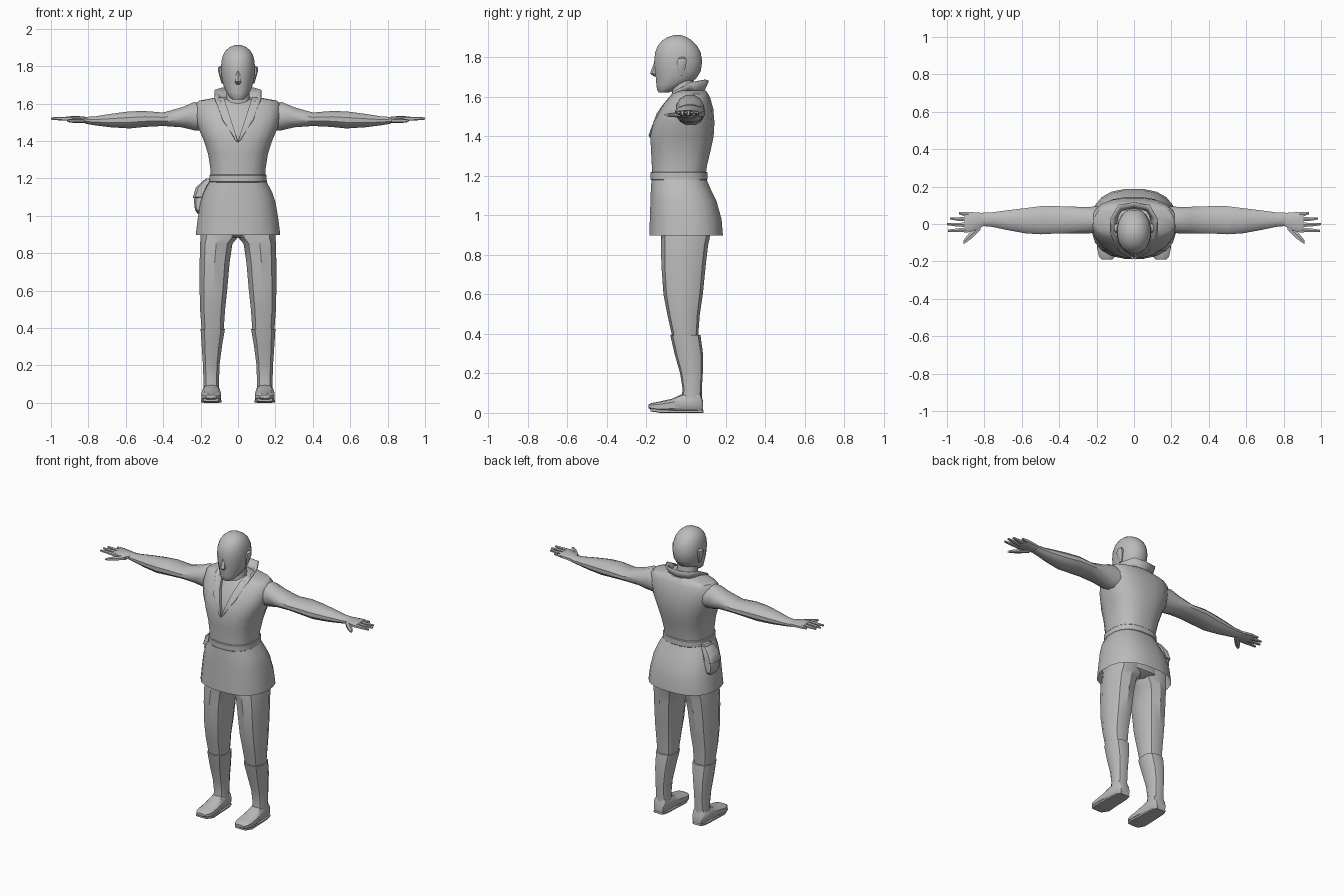
import bpy, bmesh, math

mat = bpy.data.materials.new("plain grey")
mat.diffuse_color = (0.5, 0.5, 0.5, 1)


def make(name, bm, mirror=False):
    bmesh.ops.recalc_face_normals(bm, faces=bm.faces)
    me = bpy.data.meshes.new(name)
    bm.to_mesh(me)
    bm.free()
    me.materials.append(mat)
    ob = bpy.data.objects.new(name, me)
    bpy.context.collection.objects.link(ob)
    if mirror:
        ob.modifiers.new("Mirror", 'MIRROR')
    return ob


def loft(name, rings, n=16, e=0.85, axis='Z', mirror=False, caps=(True, True)):
    """Skin through rounded sections given as (position, u0, u1, v0, v1)."""
    put = {'Z': lambda t, u, v: (u, v, t),
           'X': lambda t, u, v: (t, u, v),
           'Y': lambda t, u, v: (u, t, v)}[axis]
    ang = [2 * math.pi * (i + 0.5) / n for i in range(n)]
    power = lambda a: math.copysign(abs(a) ** e, a)
    cs = [power(math.cos(a)) for a in ang]
    sn = [power(math.sin(a)) for a in ang]
    mc, ms = max(cs), max(sn)
    bm = bmesh.new()
    loops = []
    for t, u0, u1, v0, v1 in rings:
        loops.append([bm.verts.new(put(t, (u0 + u1) / 2 + (u1 - u0) / 2 * c / mc,
                                       (v0 + v1) / 2 + (v1 - v0) / 2 * s / ms))
                      for c, s in zip(cs, sn)])
    for a, b in zip(loops, loops[1:]):
        for i in range(n):
            j = (i + 1) % n
            bm.faces.new((a[i], a[j], b[j], b[i]))
    if caps[0]:
        bm.faces.new(loops[0])
    if caps[1]:
        bm.faces.new(loops[-1])
    return make(name, bm, mirror)


def body(rings):
    """Symmetric sections (z, half width, front y, back y)."""
    return [(z, -w, w, f, b) for z, w, f, b in rings]


# Head, nose, ears, neck
loft("head", body([
    (1.622, .030, -.138, -.085), (1.635, .046, -.146, -.060), (1.66, .062, -.150, .005),
    (1.69, .076, -.152, .050), (1.73, .086, -.157, .075), (1.78, .091, -.161, .082),
    (1.825, .089, -.156, .074), (1.86, .080, -.142, .055), (1.885, .064, -.120, .030),
    (1.902, .044, -.092, .002), (1.912, .018, -.060, -.025)]), n=20, e=0.95)
loft("nose", body([(1.702, .010, -.160, -.13), (1.718, .018, -.182, -.13),
                   (1.735, .014, -.176, -.13), (1.775, .007, -.161, -.13)]), n=6)
loft("ear", [(1.708, .078, .088, -.036, -.016), (1.735, .078, .096, -.045, -.006),
             (1.775, .080, .107, -.047, .003), (1.793, .080, .106, -.040, .001),
             (1.800, .080, .098, -.028, -.008)], n=8, mirror=True)
loft("neck", body([(1.56, .075, -.075, .06), (1.62, .062, -.072, .042),
                   (1.70, .058, -.075, .036)]), n=14)
loft("chest", body([(1.35, .12, -.150, .09), (1.42, .15, -.160, .10), (1.47, .17, -.143, .10),
                    (1.54, .17, -.112, .10), (1.60, .13, -.072, .09),
                    (1.625, .07, -.052, .06)]), n=16)

# Vest with the V neck cut out
vest = loft("vest", body([
    (1.19, .146, -.172, .098), (1.25, .147, -.173, .106), (1.33, .160, -.177, .125),
    (1.40, .182, -.181, .140), (1.47, .212, -.164, .144), (1.54, .228, -.132, .138),
    (1.595, .226, -.090, .122), (1.615, .208, -.072, .112), (1.632, .12, -.05, .10)]),
    n=20, e=0.8)
bm = bmesh.new()
front = [bm.verts.new((x, -.3, z)) for x, z in ((0, 1.40), (.085, 1.66), (-.085, 1.66))]
face = bm.faces.new(front)
moved = bmesh.ops.extrude_face_region(bm, geom=[face])["geom"]
bmesh.ops.translate(bm, vec=(0, .29, 0),
                    verts=[g for g in moved if isinstance(g, bmesh.types.BMVert)])
cutter = make("neck_cutter", bm)
cutter.hide_render = True
mod = vest.modifiers.new("Neck", 'BOOLEAN')
mod.operation, mod.solver, mod.object = 'DIFFERENCE', 'EXACT', cutter
bpy.context.view_layer.objects.active = vest
vest.select_set(True)
bpy.ops.object.modifier_apply(modifier="Neck")
bpy.data.objects.remove(cutter)

# Standing collar running down into the lapels
inner = [(0, .075, 1.60), (.065, .062, 1.61), (.088, .0, 1.62), (.078, -.068, 1.605),
         (.043, -.130, 1.51), (0, -.184, 1.395)]
outer = [(0, .113, 1.682), (.082, .100, 1.685), (.124, .025, 1.672), (.122, -.060, 1.625),
         (.082, -.145, 1.515), (.012, -.186, 1.405)]
bm = bmesh.new()
vi = [bm.verts.new(p) for p in inner]
vo = [bm.verts.new(p) for p in outer]
for i in range(len(inner) - 1):
    bm.faces.new((vi[i], vi[i + 1], vo[i + 1], vo[i]))
collar = make("collar", bm, mirror=True)
sol = collar.modifiers.new("Thickness", 'SOLIDIFY')
sol.thickness, sol.offset = 0.008, 0

# Belt, skirt, hips
loft("belt", body([(1.178, .150, -.176, .105), (1.182, .154, -.180, .109),
                   (1.216, .153, -.180, .108), (1.22, .149, -.176, .104)]), n=20, e=0.8)
loft("skirt", body([(.897, .226, -.186, .187), (.98, .216, -.183, .180), (1.07, .201, -.180, .155),
                    (1.13, .181, -.178, .126), (1.19, .148, -.174, .100)]),
     n=20, e=0.8, caps=(False, True))
loft("hips", body([(.885, .10, -.08, .08), (.91, .18, -.11, .12), (1.0, .185, -.12, .12)]), n=12)

# Hip pouch and its flap
loft("pouch", [(1.010, -.215, -.185, -.02, .05), (1.03, -.230, -.175, -.04, .068),
               (1.08, -.236, -.165, -.045, .072), (1.14, -.222, -.155, -.035, .062),
               (1.20, -.170, -.135, -.020, .045)], n=10, e=0.7)
loft("pouch_flap", [(1.095, -.240, -.20, -.035, .062), (1.10, -.241, -.18, -.045, .072),
                    (1.15, -.226, -.16, -.042, .068), (1.19, -.185, -.14, -.028, .052)],
     n=8, e=0.6)

# Trousers, boots, feet
loft("trouser_leg", [
    (.37, .078, .193, -.066, .060), (.50, .069, .203, -.095, .070), (.60, .058, .205, -.114, .085),
    (.75, .045, .205, -.125, .100), (.85, .030, .203, -.126, .112), (.885, .0, .200, -.126, .120),
    (.97, .0, .195, -.12, .13)], n=10, e=0.8, mirror=True)
loft("boot", [
    (.03, .100, .186, -.03, .080), (.12, .101, .185, -.017, .080), (.20, .099, .187, -.030, .085),
    (.30, .086, .194, -.058, .086), (.395, .070, .200, -.080, .073)], n=10, e=0.8, mirror=True)
loft("foot", [
    (.087, .110, .176, .012, .060), (.070, .100, .187, .003, .105), (-.02, .097, .190, .003, .095),
    (-.07, .092, .195, .003, .072), (-.14, .090, .195, .006, .056), (-.175, .100, .187, .014, .050),
    (-.190, .118, .172, .024, .042)], n=10, e=0.65, axis='Y', mirror=True)
loft("sole", [(.088, .110, .178, 0, .014), (.05, .098, .189, 0, .014), (-.06, .094, .194, 0, .014),
              (-.13, .088, .197, 0, .018), (-.180, .104, .184, .008, .024)],
     n=8, e=0.4, axis='Y', mirror=True)

# Arms and palms
loft("arm", [
    (.15, -.035, .095, 1.455, 1.595), (.235, -.050, .092, 1.457, 1.608),
    (.30, -.050, .092, 1.473, 1.580), (.40, -.050, .095, 1.480, 1.552),
    (.50, -.055, .095, 1.475, 1.560), (.58, -.050, .085, 1.467, 1.558),
    (.68, -.032, .073, 1.473, 1.545), (.76, -.015, .062, 1.483, 1.532),
    (.815, -.010, .060, 1.492, 1.528)], n=12, e=0.95, axis='X', mirror=True)
loft("palm", [(.805, -.010, .058, 1.493, 1.528), (.84, -.030, .062, 1.498, 1.532),
              (.89, -.045, .064, 1.503, 1.533), (.905, -.044, .062, 1.507, 1.530)],
     n=10, e=0.75, axis='X', mirror=True)

# Fingers: (root y, tip y, tip x)
for name, y0, y1, tip in (("little_finger", .053, .058, .935), ("ring_finger", .026, .030, .985),
                          ("middle_finger", -.004, .000, 1.0), ("index_finger", -.033, -.037, .995)):
    mid = (tip + .885) / 2
    loft(name, [(.885, y0 - .012, y0 + .012, 1.507, 1.530), (mid, y0 - .010, y0 + .010, 1.509, 1.529),
                (tip, y1 - .006, y1 + .006, 1.514, 1.526)], n=6, e=0.8, axis='X', mirror=True)
loft("thumb", [(.82, -.030, .010, 1.495, 1.522), (.865, -.075, -.030, 1.496, 1.520),
               (.895, -.097, -.065, 1.498, 1.518), (.912, -.108, -.088, 1.502, 1.514)],
     n=6, e=0.8, axis='X', mirror=True)

# Smooth shading that keeps hard edges
bpy.ops.object.select_all(action='DESELECT')
for ob in bpy.context.scene.objects:
    ob.select_set(True)
    bpy.context.view_layer.objects.active = ob
bpy.ops.object.shade_smooth_by_angle(angle=math.radians(35))
